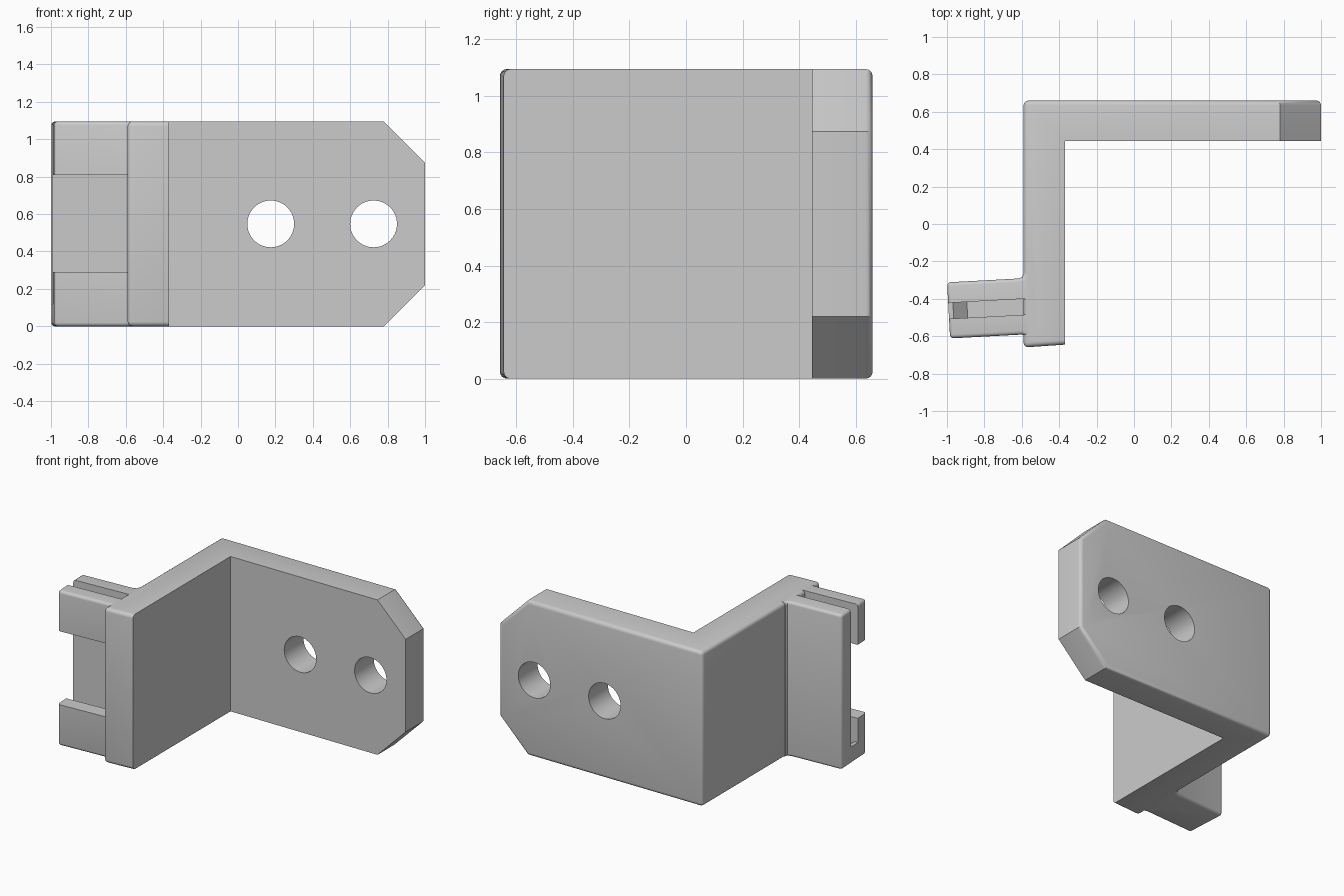
import bpy, bmesh, math
from mathutils import Vector, Matrix

if "Cube" in bpy.data.objects:
    bpy.data.objects.remove(bpy.data.objects["Cube"])

H = 1.095      # overall height
R = 0.025      # edge rounding

grey = bpy.data.materials.new("light_grey")
grey.diffuse_color = (0.6, 0.6, 0.6, 1)
grey.use_nodes = True
grey.node_tree.nodes["Principled BSDF"].inputs["Base Color"].default_value = grey.diffuse_color


def prism(points, axis, lo, hi):
    """Extrude a 2D outline: axis 'Z' takes (x, y), axis 'Y' takes (x, z)."""
    bm = bmesh.new()
    if axis == 'Z':
        verts = [bm.verts.new((a, b, lo)) for a, b in points]
        step = Vector((0, 0, hi - lo))
    else:
        verts = [bm.verts.new((a, lo, b)) for a, b in points]
        step = Vector((0, hi - lo, 0))
    face = bm.faces.new(verts)
    ext = bmesh.ops.extrude_face_region(bm, geom=[face])
    bmesh.ops.translate(bm, vec=step, verts=[v for v in ext["geom"] if isinstance(v, bmesh.types.BMVert)])
    bmesh.ops.recalc_face_normals(bm, faces=bm.faces)
    return bm


def make(name, bm):
    mesh = bpy.data.meshes.new(name)
    bm.to_mesh(mesh)
    bm.free()
    mesh.materials.append(grey)
    ob = bpy.data.objects.new(name, mesh)
    bpy.context.collection.objects.link(ob)
    return ob


def round_edges(bm, sharp_face):
    """Round every edge that touches no face picked by sharp_face."""
    edges = [e for e in bm.edges
             if e.calc_face_angle(0) > 0.3 and not any(sharp_face(f) for f in e.link_faces)]
    bmesh.ops.bevel(bm, geom=edges, offset=R, segments=4, profile=0.5, affect='EDGES')


def combine(ob, other, operation):
    """Boolean ob with other, bake the result and remove the helper."""
    mod = ob.modifiers.new("bool", 'BOOLEAN')
    mod.operation, mod.object, mod.solver = operation, other, 'EXACT'
    deps = bpy.context.evaluated_depsgraph_get()
    mesh = bpy.data.meshes.new_from_object(ob.evaluated_get(deps))
    ob.modifiers.clear()
    ob.data = mesh
    bpy.data.objects.remove(other)


# L-shaped bracket: mounting plate and arm
bm = prism([(-0.59, -0.66), (-0.37, -0.645), (-0.37, 0.445), (1, 0.445), (1, 0.66), (-0.59, 0.66)], 'Z', 0, H)

# Chamfered plate corners
for z, s in ((0.22, -1), (H - 0.22, 1)):
    cut = bmesh.ops.bisect_plane(bm, geom=bm.verts[:] + bm.edges[:] + bm.faces[:],
                                 plane_co=(1, 0, z), plane_no=(1, 0, s), clear_outer=True)
    bmesh.ops.holes_fill(bm, edges=[e for e in cut["geom_cut"] if isinstance(e, bmesh.types.BMEdge)])
bmesh.ops.recalc_face_normals(bm, faces=bm.faces)


def inner(f):
    c, n = f.calc_center_median(), f.normal
    return (n.x > 0.9 and c.x < 0) or (n.y < -0.9 and c.y > 0.4)


# Only the outer faces get rounded rims; chamfer creases stay sharp
edges = [e for e in bm.edges
         if not any(inner(f) for f in e.link_faces)
         and any(f.normal.x < -0.9 or abs(f.normal.y) > 0.9 for f in e.link_faces)]
bmesh.ops.bevel(bm, geom=edges, offset=R, segments=4, profile=0.5, affect='EDGES')
bracket = make("bracket", bm)

# Screw holes
for x in (0.175, 0.725):
    bm = bmesh.new()
    bmesh.ops.create_cone(bm, cap_ends=True, segments=64, radius1=0.125, radius2=0.125, depth=1,
                          matrix=Matrix.Translation((x, 0.55, H / 2)) @ Matrix.Rotation(math.pi / 2, 4, 'X'))
    combine(bracket, make("hole_cutter", bm), 'DIFFERENCE')

# Clip block with small fillets where it meets the arm
bm = prism([(0.06, 0.025), (0, 0.025), (-0.007, 0.007), (-0.025, 0), (-0.41, 0), (-0.41, -0.30),
            (-0.025, -0.30), (-0.007, -0.307), (0, -0.325), (0.06, -0.325)], 'Z', 0, H)
edges = [e for e in bm.edges
         if max(v.co.x for v in e.verts) < 0.01
         and (abs(e.verts[0].co.z - e.verts[1].co.z) < 0.01 or e.verts[0].co.x < -0.4)]
bmesh.ops.bevel(bm, geom=edges, offset=0.02, segments=4, profile=0.5, affect='EDGES')
clip = make("clip", bm)

# Slot open at the top and outer end, with a sloped lip at its foot
slot = prism([(0.03, 0.045), (-0.31, 0.045), (-0.385, 0.12), (-0.5, 0.12), (-0.5, 1.3), (0.03, 1.3)],
             'Y', -0.195, -0.11)
combine(clip, make("slot_cutter", slot), 'DIFFERENCE')

# Window through the front wall of the slot
window = prism([(-0.5, 0.29), (0.03, 0.29), (0.03, 0.81), (-0.5, 0.81)], 'Y', -0.4, -0.15)
combine(clip, make("window_cutter", window), 'DIFFERENCE')

# Tilt the clip slightly and fuse it to the arm
clip.data.transform(Matrix.Translation((-0.59, -0.29, 0)) @ Matrix.Rotation(math.radians(3.1), 4, 'Z'))
combine(bracket, clip, 'UNION')

bpy.ops.object.select_all(action='DESELECT')
bracket.select_set(True)
bpy.context.view_layer.objects.active = bracket
bpy.ops.object.shade_smooth_by_angle(angle=math.radians(30))
